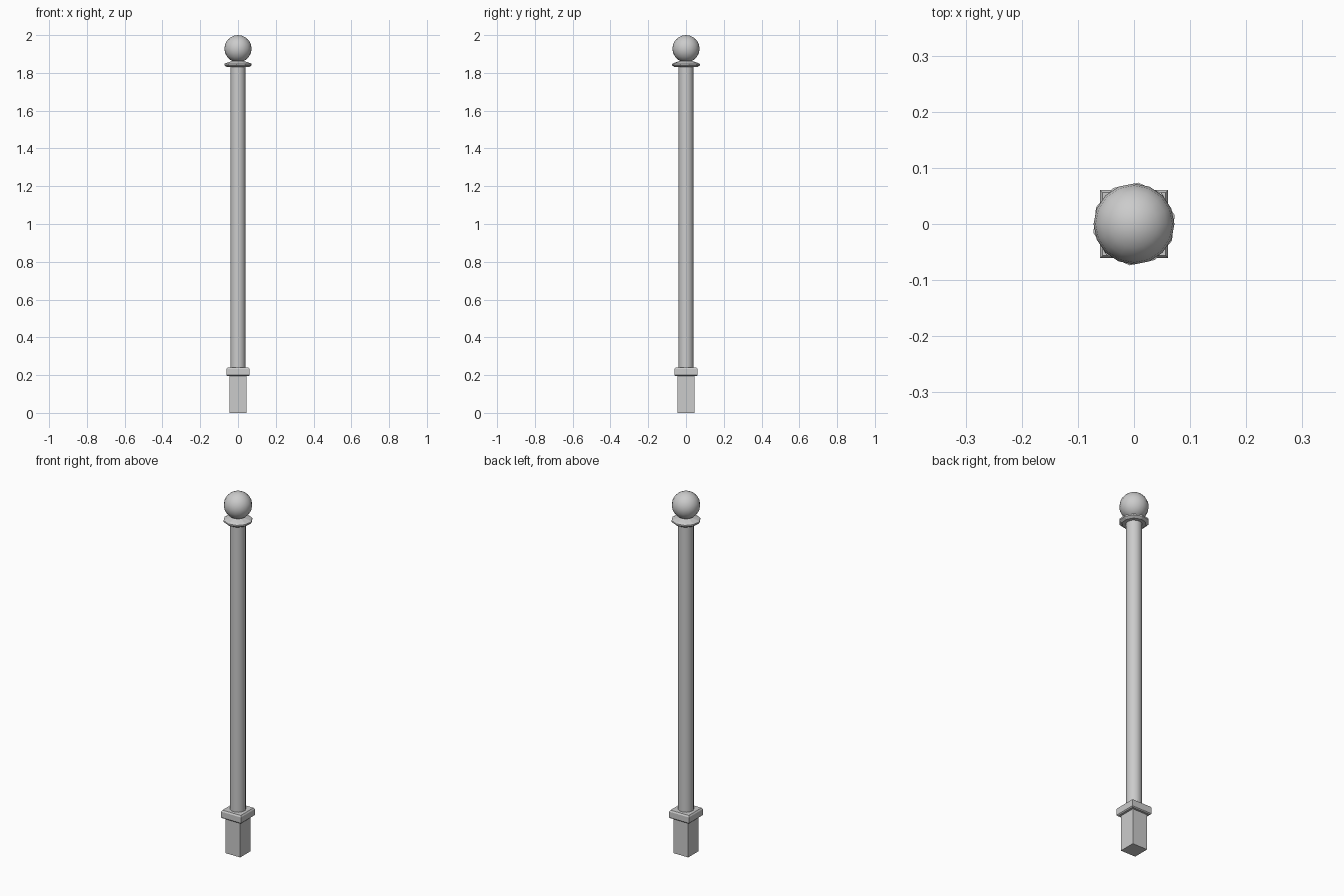
import bpy, bmesh, math

if "Cube" in bpy.data.objects:
    bpy.data.objects.remove(bpy.data.objects["Cube"])


def lathe(name, profile, sides, turn=0.0, smooth=None):
    """Stack rings of (radius, z) into a closed solid."""
    bm = bmesh.new()
    rings = []
    for r, z in profile:
        rings.append([bm.verts.new((r * math.cos(turn + 2 * math.pi * i / sides),
                                    r * math.sin(turn + 2 * math.pi * i / sides), z))
                      for i in range(sides)])
    for a, b in zip(rings, rings[1:]):
        for i in range(sides):
            j = (i + 1) % sides
            bm.faces.new((a[i], a[j], b[j], b[i]))
    bm.faces.new(rings[0][::-1])
    bm.faces.new(rings[-1])
    mesh = bpy.data.meshes.new(name)
    bm.to_mesh(mesh)
    bm.free()
    obj = bpy.data.objects.new(name, mesh)
    bpy.context.collection.objects.link(obj)
    if smooth:
        bpy.ops.object.select_all(action='DESELECT')
        bpy.context.view_layer.objects.active = obj
        obj.select_set(True)
        bpy.ops.object.shade_smooth_by_angle(angle=math.radians(smooth))
    return obj


def square(name, profile):
    """Square section given as (half width, z)."""
    return lathe(name, [(h * math.sqrt(2), z) for h, z in profile], 4, math.pi / 4)


# Square foot and its chamfered collar
square("foot", [(0.045, 0), (0.045, 0.2)])
square("collar", [(0.056, 0.195), (0.061, 0.2), (0.061, 0.232), (0.056, 0.24)])

# Round shaft
lathe("shaft", [(0.04, 0.235), (0.04, 1.84)], 12, math.radians(12), smooth=40)

# Flared cap plate below the ball
lathe("cap_plate", [(0.06, 1.83), (0.074, 1.84), (0.074, 1.848), (0.06, 1.854), (0.025, 1.865)],
      10, math.radians(12))

# Ball finial
bpy.ops.mesh.primitive_uv_sphere_add(segments=16, ring_count=10, radius=0.072,
                                     location=(0, 0, 1.928))
ball = bpy.context.object
ball.name = "ball_finial"
bpy.ops.object.shade_smooth()
